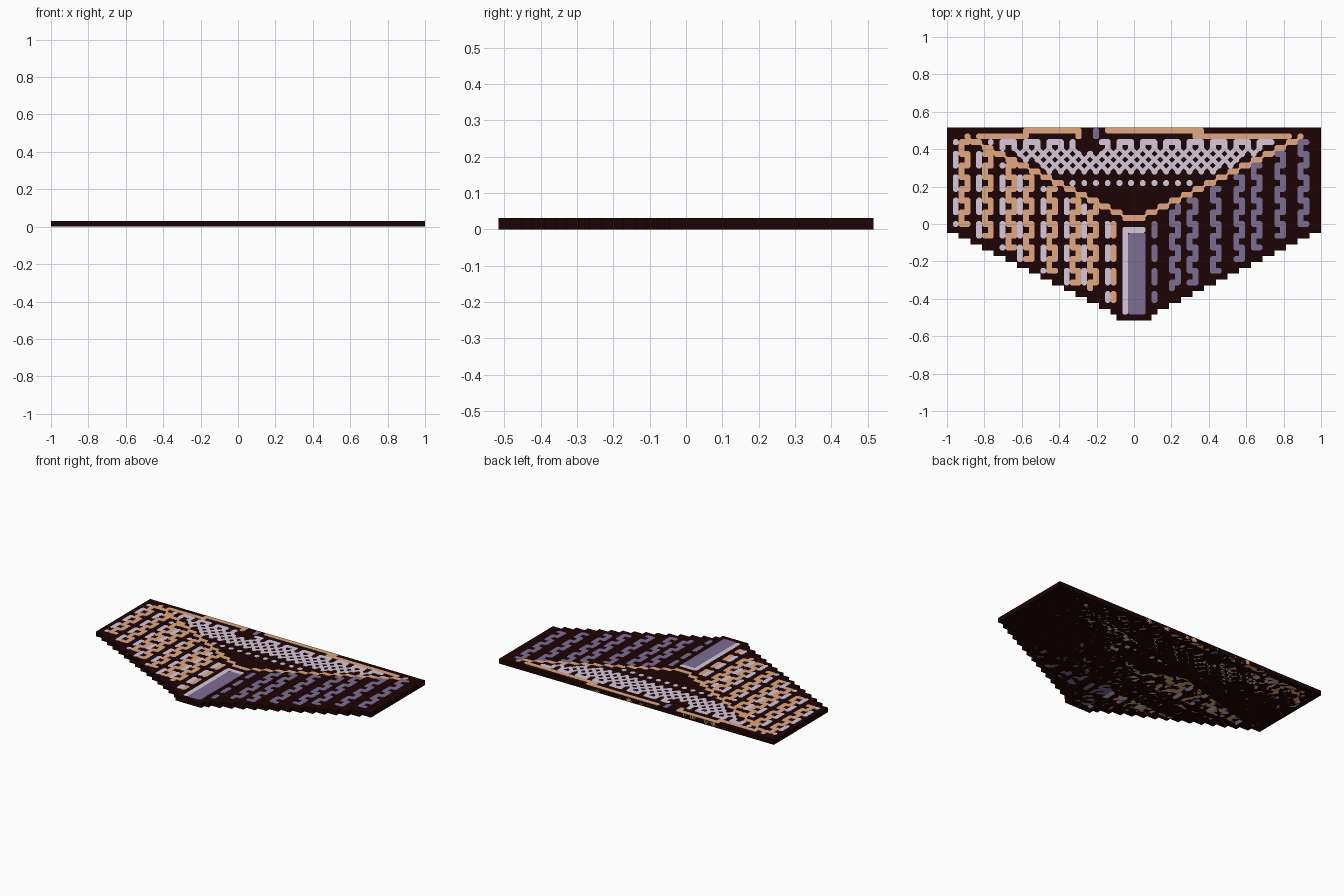
import bpy, bmesh, math

if "Cube" in bpy.data.objects:
    bpy.data.objects.remove(bpy.data.objects["Cube"])

P = 2 / 64            # size of one grid cell
TOP = 33 * P / 2      # y of the upper edge
H = P                 # plate thickness


def material(name, rgb):
    m = bpy.data.materials.new(name)
    m.diffuse_color = (*rgb, 1)
    m.use_nodes = True
    m.node_tree.nodes["Principled BSDF"].inputs["Base Color"].default_value = m.diffuse_color
    return m


DARK = material("dark_brown", (0.012, 0.001, 0.001))
TAN = material("tan", (0.75, 0.39, 0.22))
PALE = material("pale_lilac", (0.68, 0.58, 0.70))
PURPLE = material("dusk_purple", (0.205, 0.155, 0.29))


def finish(bm, name, mat):
    me = bpy.data.meshes.new(name)
    bm.to_mesh(me)
    bm.free()
    me.materials.append(mat)
    ob = bpy.data.objects.new(name, me)
    bpy.context.collection.objects.link(ob)
    return ob


def pos(i, r, z):
    return (-1 + i * P, TOP - r * P, z)


def inlay(name, mat, cells, joint=0.28):
    """Inlay made of grid cells with cut outer corners, joined at diagonals."""
    bm = bmesh.new()
    cells = set(cells)
    c = 0.28

    def face(pts):
        f = bm.faces.new([bm.verts.new(pos(x, y, H)) for x, y in pts])
        f.normal_update()
        if f.normal.z < 0:
            f.normal_flip()

    for i, r in cells:
        pts = []
        for sx, sy in ((-1, 1), (1, 1), (1, -1), (-1, -1)):
            x, y = i + (sx + 1) / 2, r + (sy + 1) / 2
            side, vert = (i + sx, r) in cells, (i, r + sy) in cells
            diagonal = (i + sx, r + sy) in cells
            if side or vert or diagonal:
                pts.append((x, y))
                if diagonal and sy > 0 and not side and not vert:
                    d = joint
                    face([(x - d, y), (x, y + d), (x + d, y), (x, y - d)])
            else:
                pts += [(x, y - sy * c), (x - sx * c, y)]
        pts.sort(key=lambda p: math.atan2(p[1] - r - 0.5, p[0] - i - 0.5))
        face(pts)
    bmesh.ops.remove_doubles(bm, verts=bm.verts, dist=1e-5)
    ob = finish(bm, name, mat)
    # inlays run through the whole plate
    s = ob.modifiers.new("thickness", "SOLIDIFY")
    s.thickness = H
    s.offset = -1


# Dark base plate with stepped lower edges
left = [(0, 0), (0, 18)]
for r in range(18, 33):
    start = min(2 * (r - 17), 29)
    left += [(start, r), (start, r + 1)]
outline = left + [(64 - i, r) for i, r in reversed(left)]
bm = bmesh.new()
f = bm.faces.new([bm.verts.new(pos(i, r, 0)) for i, r in outline])
ext = bmesh.ops.extrude_face_region(bm, geom=[f])["geom"]
bmesh.ops.translate(bm, vec=(0, 0, H - 0.0008),
                    verts=[v for v in ext if isinstance(v, bmesh.types.BMVert)])
bmesh.ops.recalc_face_normals(bm, faces=bm.faces)
finish(bm, "base_plate", DARK)

# Tan V-shaped ridge line
ridge = {(i, r) for r in range(1, 16) for i in (2 * r, 2 * r + 1) if i > 2}
ridge |= {(63 - i, r) for i, r in ridge}
inlay("ridge_line", TAN, ridge)

# Tan broken line along the upper edge, with a small notch mark
edge = [(i, 1) for i in range(5, 14)] + [(i, 0) for i in range(13, 23)]
edge += [(22, 1)]
edge += [(i, 0) for i in range(27, 44)] + [(i, 1) for i in range(42, 59)]
inlay("upper_edge_line", TAN, edge)
inlay("notch_mark", PURPLE, [(25, 0), (25, 1)])

# Pale dithered triangle between ridge and upper edge
mesh, dots = [], []
for r in range(2, 10):
    for i in range(2 * r + 3, 61 - 2 * r):
        if r in (2, 3) and 22 <= i <= 25:
            continue
        if r == 2 and i % 4 != 0 or 2 < r < 7 and (i + r) % 2 == 0:
            mesh.append((i, r))
        elif r in (7, 9) and i % 2 == 1:
            (mesh if r == 7 else dots).append((i, r))
inlay("dithered_triangle", PALE, mesh, joint=0.48)
inlay("triangle_dots", PALE, dots)

# Scalloped stripes on the left (pale and tan) and right (purple) sides
pale, tan, purple = [], [], []
for k in range(8):
    a = 1 + round(3.75 * k)
    b = 62 - a
    for r in range(a // 2 + 2, 17 + a // 2):
        q = r % 4
        if q != 3:
            pale.append((a, r))
            tan.append((a + 2 if k < 7 else a + 1, r))
            purple.append((b, r))
        if q != 1 and k < 7:
            tan.append((a + 1, r))
            purple.append((b - 1, r))
inlay("left_pale_stripes", PALE, pale)
inlay("left_tan_stripes", TAN, tan)
inlay("right_purple_stripes", PURPLE, purple)

# Centre bar: pale highlight on the top and left, purple body
inlay("bar_highlight", PALE, [(30, r) for r in range(17, 32)] + [(i, 17) for i in (31, 32, 33)])
inlay("bar_body", PURPLE, [(i, r) for r in range(18, 32) for i in (31, 32, 33)])
